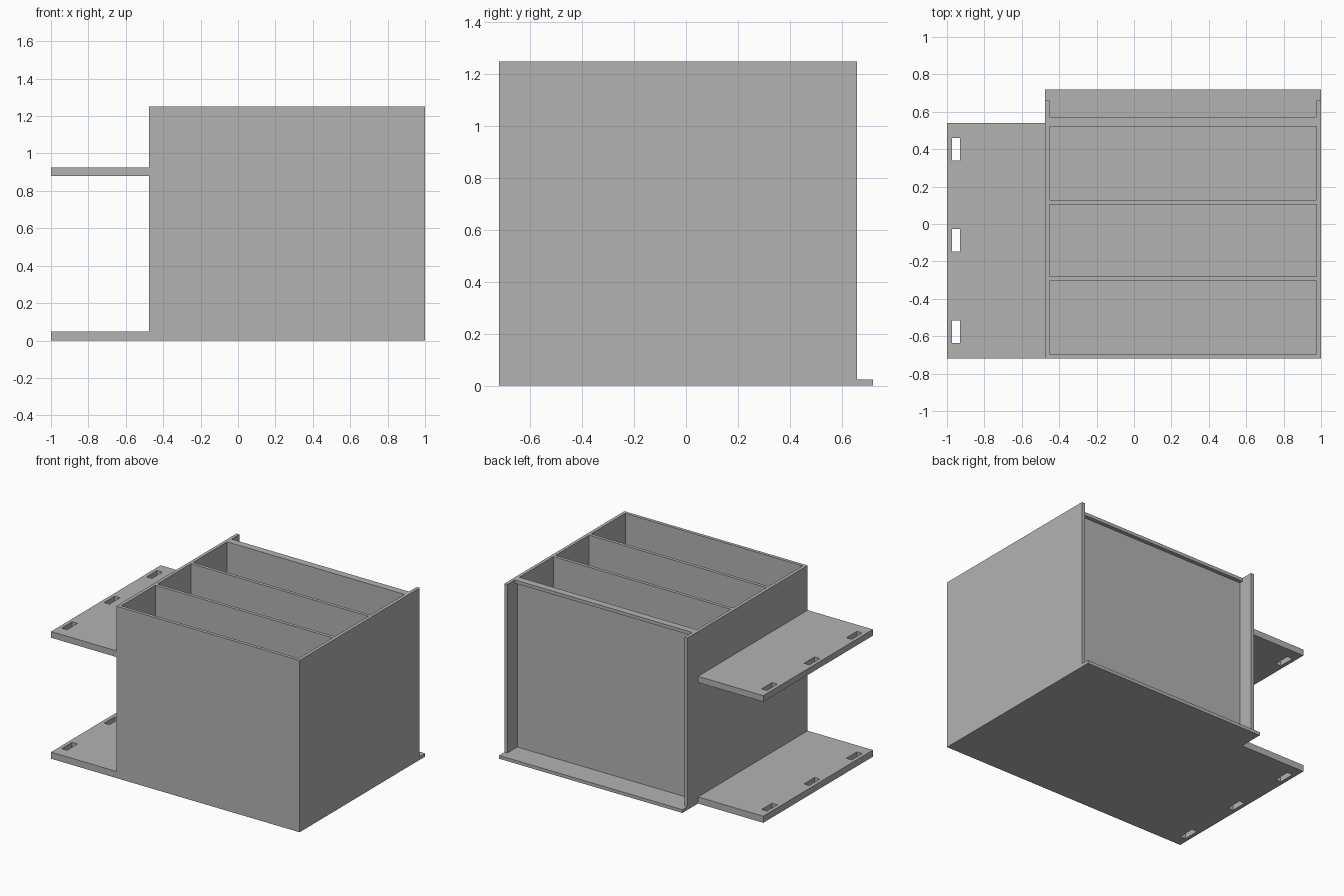
import bpy
import bmesh

cube = bpy.data.objects.get("Cube")
if cube:
    bpy.data.objects.remove(cube, do_unlink=True)

# Single plain grey for every part
grey = bpy.data.materials.new("plain grey")
grey.use_nodes = True
colour = (0.45, 0.45, 0.45, 1)
grey.diffuse_color = colour
grey.node_tree.nodes["Principled BSDF"].inputs["Base Color"].default_value = colour


def add_object(name, bm):
    bmesh.ops.recalc_face_normals(bm, faces=bm.faces)
    mesh = bpy.data.meshes.new(name)
    bm.to_mesh(mesh)
    bm.free()
    mesh.materials.append(grey)
    obj = bpy.data.objects.new(name, mesh)
    bpy.context.collection.objects.link(obj)
    return obj


def box(name, x, y, z):
    """Board spanning the given (low, high) ranges."""
    bm = bmesh.new()
    bmesh.ops.create_cube(bm, size=1)
    for v in bm.verts:
        v.co = [lo if c < 0 else hi for c, (lo, hi) in zip(v.co, (x, y, z))]
    return add_object(name, bm)


def slotted_shelf(name, x, y, z, slot_x, slot_ys):
    """Board with a row of rectangular through slots."""
    xs = [x[0], *slot_x, x[1]]
    ys = [y[0], *[edge for slot in slot_ys for edge in slot], y[1]]
    bm = bmesh.new()
    grid = [[bm.verts.new((px, py, z[0])) for py in ys] for px in xs]
    for i in range(len(xs) - 1):
        for j in range(len(ys) - 1):
            if i == 1 and j % 2 == 1:
                continue  # open slot
            bm.faces.new((grid[i][j], grid[i + 1][j],
                          grid[i + 1][j + 1], grid[i][j + 1]))
    top = bmesh.ops.extrude_face_region(bm, geom=bm.faces[:])["geom"]
    for v in top:
        if isinstance(v, bmesh.types.BMVert):
            v.co.z = z[1]
    return add_object(name, bm)


# Main dimensions
T = 0.024                       # board thickness
LEFT, RIGHT = 1.0, -0.475       # outer sides of the case
FRONT, BACK = -0.72, 0.72
SIDE_BACK = 0.66
TOP = 1.25
INNER_X = (RIGHT + T, LEFT - T)
WALL_Z = (T, TOP)

# Case
box("floor", (RIGHT, LEFT), (FRONT, BACK), (0, T))
box("front_wall", INNER_X, (FRONT, FRONT + T), WALL_Z)
box("left_wall", (LEFT - T, LEFT), (FRONT, SIDE_BACK), WALL_Z)
box("right_wall", (RIGHT, RIGHT + T), (FRONT, SIDE_BACK), WALL_Z)

# Dividers and back panel, evenly spaced
for name, y in (("front_divider", -0.305), ("rear_divider", 0.105),
                ("back_panel", 0.52)):
    box(name, INNER_X, (y, y + T), WALL_Z)
box("back_lip", INNER_X, (0.52 + T, 0.572), (TOP - T, TOP))

# Slotted side shelves
slots = [(-0.635, -0.515), (-0.148, -0.028), (0.34, 0.46)]
for name, z in (("lower_shelf", (0, 0.048)), ("upper_shelf", (0.88, 0.925))):
    slotted_shelf(name, (-1.0, RIGHT), (FRONT, 0.54), z, (-0.973, -0.93), slots)
